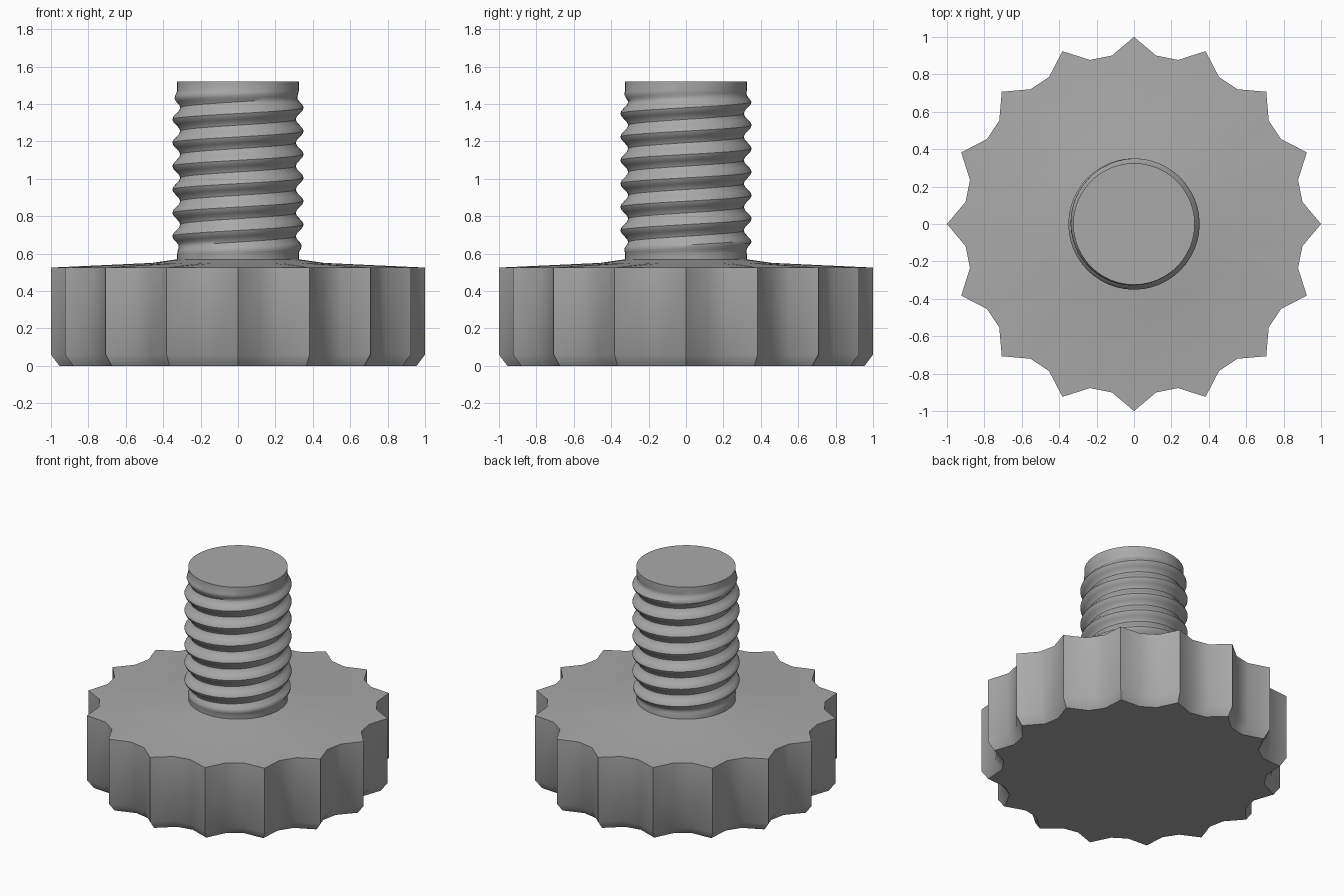
import bpy, bmesh, math

if "Cube" in bpy.data.objects:
    bpy.data.objects.remove(bpy.data.objects["Cube"])

grey = bpy.data.materials.new("grey")
grey.diffuse_color = (0.4, 0.4, 0.4, 1)
grey.use_nodes = True
grey.node_tree.nodes["Principled BSDF"].inputs["Base Color"].default_value = grey.diffuse_color


def finish(name, bm, angle):
    bmesh.ops.remove_doubles(bm, verts=bm.verts, dist=1e-4)
    bmesh.ops.recalc_face_normals(bm, faces=bm.faces)
    mesh = bpy.data.meshes.new(name)
    bm.to_mesh(mesh)
    bm.free()
    mesh.materials.append(grey)
    obj = bpy.data.objects.new(name, mesh)
    bpy.context.collection.objects.link(obj)
    bpy.ops.object.select_all(action='DESELECT')
    obj.select_set(True)
    bpy.context.view_layer.objects.active = obj
    bpy.ops.object.shade_smooth_by_angle(angle=math.radians(angle))


def bridge(bm, a, b):
    n = len(a)
    for i in range(n):
        j = (i + 1) % n
        bm.faces.new((a[i], a[j], b[j], b[i]))


# Scalloped knob: sixteen points with a shallow hollow between each pair
SIDES = 48


def ring(bm, z, radius):
    pts = []
    for i in range(SIDES):
        a = 2 * math.pi * i / SIDES
        r = radius(i)
        pts.append(bm.verts.new((r * math.cos(a), r * math.sin(a), z)))
    return pts


def scallop(i):
    return 1.0 if i % 3 == 0 else 0.908


bm = bmesh.new()
rings = [ring(bm, 0.0, lambda i: scallop(i) - 0.045),
         ring(bm, 0.06, scallop),
         ring(bm, 0.525, scallop),
         ring(bm, 0.55, lambda i: 0.46),
         ring(bm, 0.57, lambda i: 0.32)]
for low, high in zip(rings, rings[1:]):
    bridge(bm, low, high)
bm.faces.new(rings[0][::-1])
bm.faces.new(rings[-1])
finish("scalloped_knob", bm, 35)

# Threaded stud: rows follow a right-handed helix between two plain collars
SEG, STEPS, PITCH = 48, 8, 0.125
LOW, HIGH, BASE = 0.60, 1.47, 0.325
CREST = 1.38          # height of a crest on the +x side
ROWS = range(-9 * STEPS, 3 * STEPS)


def stud_vert(bm, row, seg):
    turn = seg / SEG
    z = min(max(CREST + PITCH * (row / STEPS + turn), LOW), HIGH)
    fade = min(1, (z - LOW) / 0.06, (HIGH - z) / 0.06)
    wave = math.cos(2 * math.pi * ((z - CREST) / PITCH - turn))
    r = BASE + fade * (0.005 + 0.021 * wave)
    a = 2 * math.pi * turn
    return bm.verts.new((r * math.cos(a), r * math.sin(a), z))


bm = bmesh.new()
columns = [[stud_vert(bm, row, s) for row in ROWS] for s in range(SEG + 1)]
for s in range(SEG):
    left, right = columns[s], columns[s + 1]
    for k in range(len(ROWS) - 1):
        quad = (left[k], right[k], right[k + 1], left[k + 1])
        if max(v.co.z for v in quad) - min(v.co.z for v in quad) > 1e-5:
            bm.faces.new(quad)
bmesh.ops.remove_doubles(bm, verts=bm.verts, dist=1e-4)


def collar(z):
    return [bm.verts.new((BASE * math.cos(2 * math.pi * s / SEG),
                          BASE * math.sin(2 * math.pi * s / SEG), z))
            for s in range(SEG)]


for z0, z1 in ((0.55, LOW), (HIGH, 1.52)):
    low, high = collar(z0), collar(z1)
    bridge(bm, low, high)
bm.faces.new(high)
loose = [v for v in bm.verts if not v.link_faces]
bmesh.ops.delete(bm, geom=loose, context='VERTS')
finish("threaded_stud", bm, 40)
